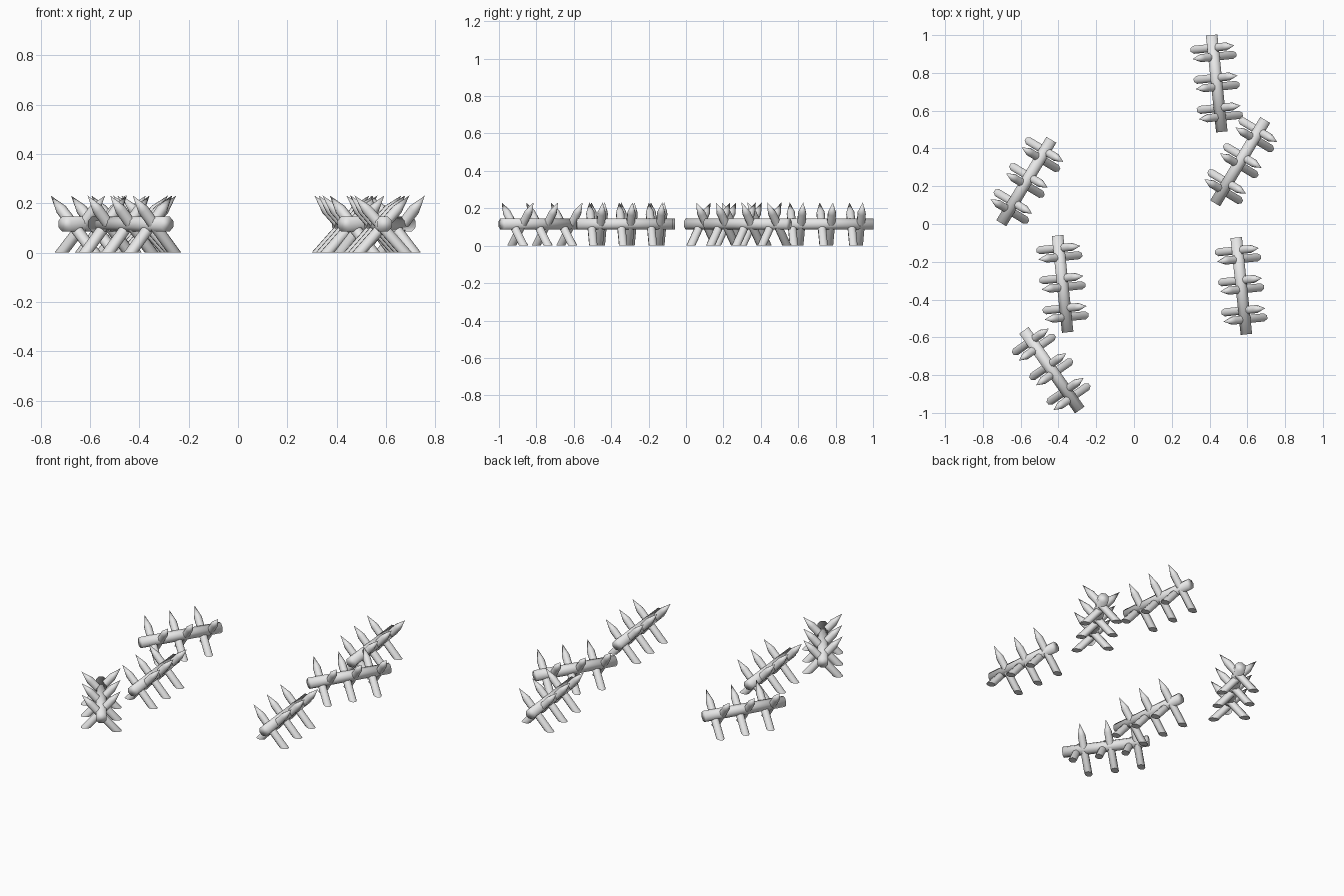
import bpy, bmesh, math
from mathutils import Matrix, Vector

cube = bpy.data.objects.get("Cube")
if cube:
    bpy.data.objects.remove(cube, do_unlink=True)

wood = bpy.data.materials.new("pale_grey")
wood.use_nodes = True
grey = (0.8, 0.8, 0.8, 1)
wood.diffuse_color = grey
wood.node_tree.nodes["Principled BSDF"].inputs["Base Color"].default_value = grey

SIDES = 8
LOG_Z, LOG_RADIUS, LOG_LENGTH = 0.116, 0.033, 0.515
STAKE_RADIUS, POINT_LENGTH = 0.023, 0.075


def finish(bm, name, place):
    bmesh.ops.recalc_face_normals(bm, faces=bm.faces)
    mesh = bpy.data.meshes.new(name)
    bm.to_mesh(mesh)
    bm.free()
    mesh.materials.append(wood)
    obj = bpy.data.objects.new(name, mesh)
    obj.matrix_world = place
    bpy.context.collection.objects.link(obj)


def rod(bm, start, end, radius):
    """Add a smooth-shaded round bar from start to end."""
    axis = end - start
    turn = axis.to_track_quat('Z', 'Y').to_matrix().to_4x4()
    spin = Matrix.Rotation(math.pi / SIDES, 4, 'Z')
    bmesh.ops.create_cone(
        bm, cap_ends=True, segments=SIDES, radius1=radius, radius2=radius,
        depth=axis.length, matrix=Matrix.Translation((start + end) / 2) @ turn @ spin)
    for face in bm.faces:
        face.smooth = True


def add_log(name, place):
    bm = bmesh.new()
    half = Vector((0, LOG_LENGTH / 2, 0))
    centre = Vector((0, 0, LOG_Z))
    rod(bm, centre - half, centre + half, LOG_RADIUS)
    finish(bm, name, place)


def add_stake(name, place, along, side):
    """Leaning stake, cut flat at the ground and sharpened at the top."""
    bm = bmesh.new()
    foot = Vector((-0.091 * side, along, 0))
    tip = Vector((0.114 * side, along, 0.231))
    lean = (tip - foot).normalized()
    rod(bm, foot - lean * 0.05, tip - lean * POINT_LENGTH, STAKE_RADIUS)
    # Pull the middle of the upper cap out to a point
    cap = max(bm.faces, key=lambda f: f.calc_center_median().z)
    bmesh.ops.poke(bm, faces=[cap])["verts"][0].co = tip
    # Trim the foot level with the ground
    cut = bmesh.ops.bisect_plane(
        bm, geom=bm.verts[:] + bm.edges[:] + bm.faces[:],
        plane_co=(0, 0, 0), plane_no=(0, 0, -1), clear_outer=True)
    rim = [e for e in cut["geom_cut"] if isinstance(e, bmesh.types.BMEdge)]
    for sole in bmesh.ops.contextual_create(bm, geom=rim)["faces"]:
        sole.smooth = False
    finish(bm, name, place)


# Barricades: centre x, centre y, turn about z in degrees
barricades = [
    (0.438, 0.744, 6), (0.562, 0.33, -31), (-0.57, 0.225, -31),
    (-0.378, -0.317, 6), (-0.435, -0.774, 35), (0.568, -0.328, 6),
]
for number, (x, y, degrees) in enumerate(barricades, 1):
    place = Matrix.Translation((x, y, 0)) @ Matrix.Rotation(math.radians(degrees), 4, 'Z')
    add_log(f"barricade_{number}_log", place)
    for pair in (-1, 0, 1):
        for side, word in ((1, "left"), (-1, "right")):
            add_stake(f"barricade_{number}_stake_{pair + 2}_{word}", place,
                      pair * 0.16 + 0.006 + side * 0.024, side)
